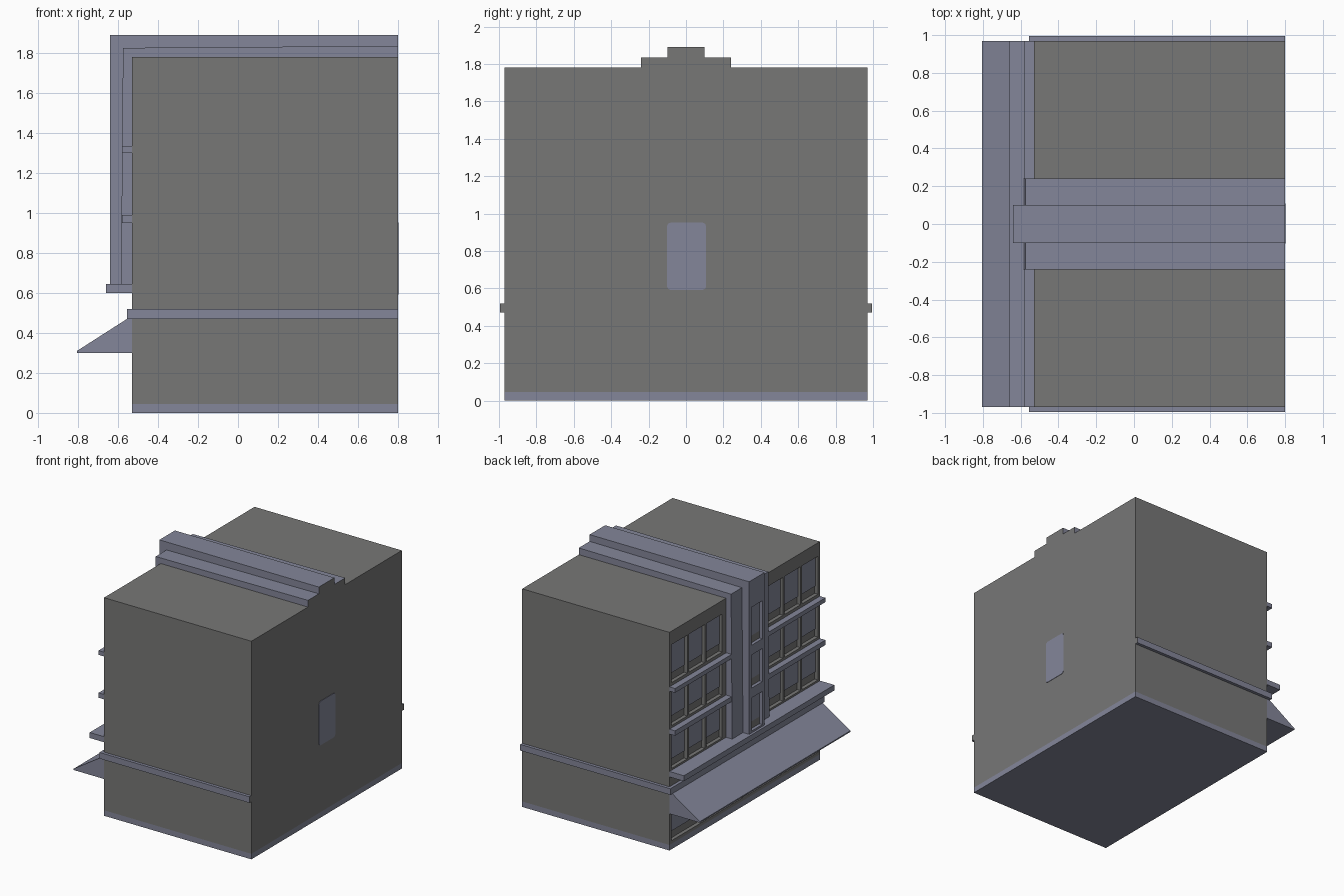
import bpy, bmesh, math

if "Cube" in bpy.data.objects:
    bpy.data.objects.remove(bpy.data.objects["Cube"])


def material(name, rgb):
    m = bpy.data.materials.new(name)
    m.diffuse_color = (*rgb, 1)
    m.use_nodes = True
    m.node_tree.nodes["Principled BSDF"].inputs["Base Color"].default_value = m.diffuse_color
    return m


GREY = material("wall grey", (0.185, 0.185, 0.183))
BLUE = material("trim blue grey", (0.23, 0.24, 0.32))


def finish(name, bm, mats):
    bmesh.ops.recalc_face_normals(bm, faces=bm.faces)
    me = bpy.data.meshes.new(name)
    bm.to_mesh(me)
    bm.free()
    for m in mats:
        me.materials.append(m)
    ob = bpy.data.objects.new(name, me)
    bpy.context.collection.objects.link(ob)
    return ob


def boxes(name, items, mats):
    """Join axis-aligned boxes given as (x0, x1, y0, y1, z0, z1)."""
    bm = bmesh.new()
    for x0, x1, y0, y1, z0, z1 in items:
        for v in bmesh.ops.create_cube(bm, size=1)["verts"]:
            v.co = (x1 if v.co.x > 0 else x0,
                    y1 if v.co.y > 0 else y0,
                    z1 if v.co.z > 0 else z0)
    return finish(name, bm, mats)


def extrude_y(name, profile, half, mats):
    """Extrude an (x, z) profile symmetrically along y."""
    bm = bmesh.new()
    f = bm.faces.new([bm.verts.new((x, -half, z)) for x, z in profile])
    ext = bmesh.ops.extrude_face_region(bm, geom=[f])["geom"]
    for v in ext:
        if isinstance(v, bmesh.types.BMVert):
            v.co.y = half
    return finish(name, bm, mats)


def grey_back(ob):
    """Faces flush with the rear wall take the wall colour (slot 1)."""
    for p in ob.data.polygons:
        if p.normal.x > 0.9 and p.center.x > 0.79:
            p.material_index = 1


def cut(ob, items):
    cutter = boxes("window_cutter", items, ob.data.materials[:1])
    cutter.hide_render = True
    mod = ob.modifiers.new("windows", "BOOLEAN")
    mod.object = cutter
    mod.operation = "DIFFERENCE"
    mod.solver = "EXACT"
    bpy.context.view_layer.objects.active = ob
    bpy.ops.object.modifier_apply(modifier=mod.name)
    bpy.data.objects.remove(cutter)


FX = -0.53      # street facade plane
DEPTH = 0.03    # window recess
SILL = 0.06     # grey panel below each pane
floors = [(0.66, 0.93), (1.01, 1.28), (1.36, 1.67)]

# Window openings: upper floors, then shop front, mirrored about the centre
openings = []
for s in (-1, 1):
    for a, b in ((0.29, 0.495), (0.515, 0.72), (0.74, 0.945)):
        y0, y1 = sorted((s * a, s * b))
        openings += [(y0, y1, z0, z1) for z0, z1 in floors]
    for a, b in ((0.03, 0.47), (0.50, 0.945)):
        y0, y1 = sorted((s * a, s * b))
        openings.append((y0, y1, 0.07, 0.285))

# Main building block on a painted plinth
wall = boxes("main_block", [(FX, 0.8, -0.97, 0.97, 0.045, 1.78)], [GREY])
cut(wall, [(FX - 0.05, FX + DEPTH, *o) for o in openings])
boxes("plinth", [(FX, 0.8, -0.97, 0.97, 0, 0.045)], [BLUE])
boxes("window_glass",
      [(FX + DEPTH - 0.006, FX + DEPTH, y0, y1, z0 + SILL, z1)
       for y0, y1, z0, z1 in openings], [BLUE])

# Stepped central bay that climbs the facade and runs back over the roof
tier = extrude_y("bay_lower_step",
                 [(-0.585, 0.645), (-0.575, 1.825), (0.8, 1.835), (0.8, 1.78),
                  (FX, 1.78), (FX, 0.645)], 0.24, [BLUE, GREY])
spine = extrude_y("bay_spine",
                  [(-0.64, 0.645), (-0.64, 1.89), (0.8, 1.89), (0.8, 1.78),
                   (FX, 1.78), (FX, 0.645)], 0.1, [BLUE, GREY])
cut(spine, [(-0.7, -0.61, -0.07, 0.07, z0, z1) for z0, z1 in floors])
boxes("bay_glass", [(-0.616, -0.61, -0.07, 0.07, z0 + SILL, z1)
                    for z0, z1 in floors], [BLUE])
boxes("bay_sill_panels", [(-0.614, -0.61, -0.07, 0.07, z0, z0 + SILL)
                          for z0, z1 in floors], [GREY])
grey_back(tier)
grey_back(spine)

# Cornice band wrapping three sides, main ledge and floor ledges
band = boxes("cornice_band", [(-0.555, 0.8, -0.995, 0.995, 0.47, 0.52)], [BLUE, GREY])
grey_back(band)
boxes("main_ledge", [(-0.66, FX, -0.97, 0.97, 0.60, 0.645)], [BLUE])
boxes("floor_ledges", [(-0.58, FX, *ys, z0, z1)
                       for ys in ((-0.97, -0.24), (0.24, 0.97))
                       for z0, z1 in ((0.95, 0.99), (1.30, 1.335))], [BLUE])

# Sloping shop awning
extrude_y("awning", [(FX, 0.30), (-0.805, 0.30), (-0.805, 0.31),
                     (-0.555, 0.47), (FX, 0.47)], 0.97, [BLUE])

# Painted rounded panel on the rear wall
bm = bmesh.new()
r, hw, hh, zc = 0.02, 0.105, 0.18, 0.772
ring = []
for i, (sy, sz) in enumerate(((1, 1), (-1, 1), (-1, -1), (1, -1))):
    for k in range(3):
        a = math.pi / 2 * i + math.pi / 4 * k
        ring.append(bm.verts.new((0.8, 0.003 + sy * (hw - r) + r * math.cos(a),
                                  zc + sz * (hh - r) + r * math.sin(a))))
face = bm.faces.new(ring)
for g in bmesh.ops.extrude_face_region(bm, geom=[face])["geom"]:
    if isinstance(g, bmesh.types.BMVert):
        g.co.x = 0.803
finish("rear_panel", bm, [BLUE])
